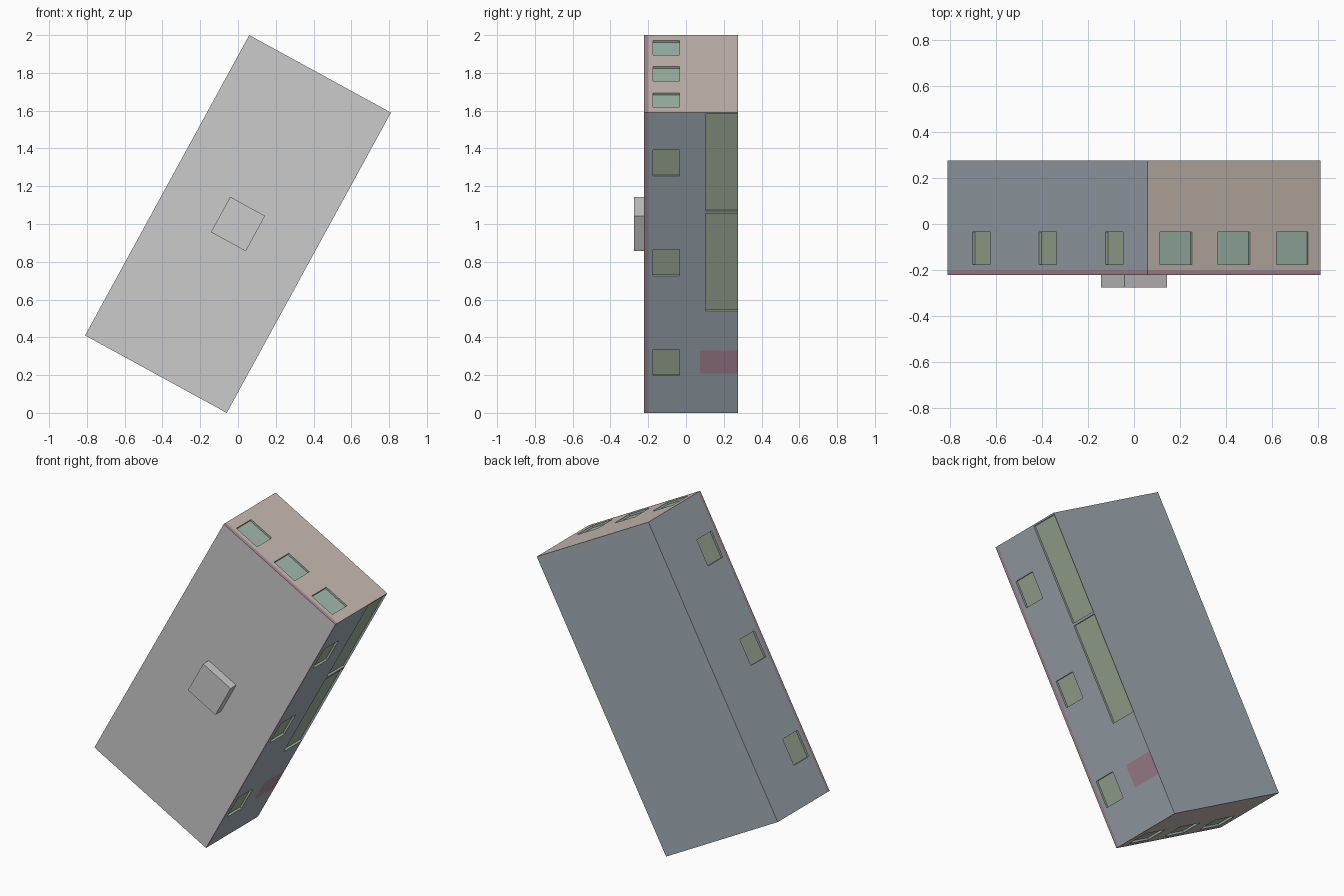
import bpy, bmesh, math
from mathutils import Matrix, Vector

if "Cube" in bpy.data.objects:
    bpy.data.objects.remove(bpy.data.objects["Cube"])

# Upright block is modelled around the origin, then tipped over as a whole
W, L = 0.855 / 2, 1.812 / 2
FRONT, TRIM, BACK = -0.222, -0.202, 0.276
TILT = Matrix.Translation((0, 0, 1)) @ Matrix.Rotation(math.radians(28.67), 4, 'Y')


def material(name, rgb):
    m = bpy.data.materials.new(name)
    m.diffuse_color = (*rgb, 1)
    m.use_nodes = True
    m.node_tree.nodes["Principled BSDF"].inputs["Base Color"].default_value = m.diffuse_color
    return m


blue = material("blue_grey", (0.36, 0.42, 0.47))
tan = material("tan", (0.58, 0.50, 0.45))
green = material("green", (0.36, 0.44, 0.33))
glass = material("pale_green", (0.36, 0.49, 0.42))
pink = material("dusty_pink", (0.42, 0.26, 0.32))
grey = material("roof_grey", (0.6, 0.6, 0.59))


def finish(name, bm, mats):
    me = bpy.data.meshes.new(name)
    bm.to_mesh(me)
    bm.free()
    for m in mats:
        me.materials.append(m)
    ob = bpy.data.objects.new(name, me)
    bpy.context.collection.objects.link(ob)
    ob.matrix_world = TILT
    return ob


def quad(bm, pts, normal, slot=0):
    pts = [Vector(p) for p in pts]
    if (pts[1] - pts[0]).cross(pts[2] - pts[0]).dot(normal) < 0:
        pts.reverse()
    bm.faces.new([bm.verts.new(p) for p in pts]).material_index = slot


def wall(name, axis, sign, mats, openings):
    """Flat wall with recessed panels; opening = (t0, t1, y0, y1, depth, slot)."""
    half, dist = (L, W) if axis == 'X' else (W, L)

    def P(t, y, d=0):
        o = sign * (dist - d)
        return Vector((o, y, t)) if axis == 'X' else Vector((t, y, o))

    out = P(0, 0) / dist
    along = P(1, 0) - P(0, 0)
    bm = bmesh.new()
    ts = sorted({-half, half, *[v for o in openings for v in o[:2]]})
    ys = sorted({TRIM, BACK, *[v for o in openings for v in o[2:4]]})
    for a, b in zip(ts, ts[1:]):
        for c, e in zip(ys, ys[1:]):
            t, y = (a + b) / 2, (c + e) / 2
            if not any(o[0] < t < o[1] and o[2] < y < o[3] for o in openings):
                quad(bm, [P(a, c), P(b, c), P(b, e), P(a, e)], out)
    for a, b, c, e, d, slot in openings:
        quad(bm, [P(a, c, d), P(b, c, d), P(b, e, d), P(a, e, d)], out, slot)
        if d > 0:
            for t, n in ((a, along), (b, -along)):
                quad(bm, [P(t, c), P(t, e), P(t, e, d), P(t, c, d)], n, slot)
            for y, n in ((c, 1), (e, -1)):
                quad(bm, [P(a, y), P(b, y), P(b, y, d), P(a, y, d)], Vector((0, n, 0)), slot)
    bmesh.ops.remove_doubles(bm, verts=bm.verts, dist=1e-5)
    finish(name, bm, mats)


def windows(step):
    return [(k * step - 0.079, k * step + 0.079, -0.176, -0.035, 0.012, 1) for k in (-1, 0, 1)]


# Long walls: windows, plus two large doors and a small door on the right
doors = [(-0.29, 0.297, 0.102, BACK, 0.012, 1),
         (0.312, 0.897, 0.102, BACK, 0.012, 1),
         (-0.667, -0.53, 0.075, BACK, 0, 2)]
wall("right_wall", 'X', 1, [blue, green, pink], windows(0.602) + doors)
wall("left_wall", 'X', -1, [blue, green], windows(0.602))

# End walls with three windows each
wall("upper_end_wall", 'Z', 1, [tan, glass], windows(0.288))
wall("lower_end_wall", 'Z', -1, [tan, glass], windows(0.288))

# Plain floor closing the back
bm = bmesh.new()
quad(bm, [(-W, BACK, -L), (W, BACK, -L), (W, BACK, L), (-W, BACK, L)], Vector((0, 1, 0)))
finish("back_floor", bm, [blue])


def slab(name, w, l, y0, y1, mats):
    """Box without its hidden rear face; the front face uses the last material."""
    bm = bmesh.new()
    bmesh.ops.create_cube(bm, size=1, matrix=Matrix.Translation((0, (y0 + y1) / 2, 0))
                          @ Matrix.Diagonal((w, y1 - y0, l, 1)))
    bm.normal_update()
    for f in list(bm.faces):
        if f.normal.y > 0.5:
            bm.faces.remove(f)
        elif f.normal.y < -0.5:
            f.material_index = len(mats) - 1
    finish(name, bm, mats)


# Roof with coloured trim band, and the small square vent on it
slab("roof", 2 * W, 2 * L, FRONT, TRIM, [pink, grey])
slab("roof_vent", 0.21, 0.213, -0.276, FRONT, [grey])
